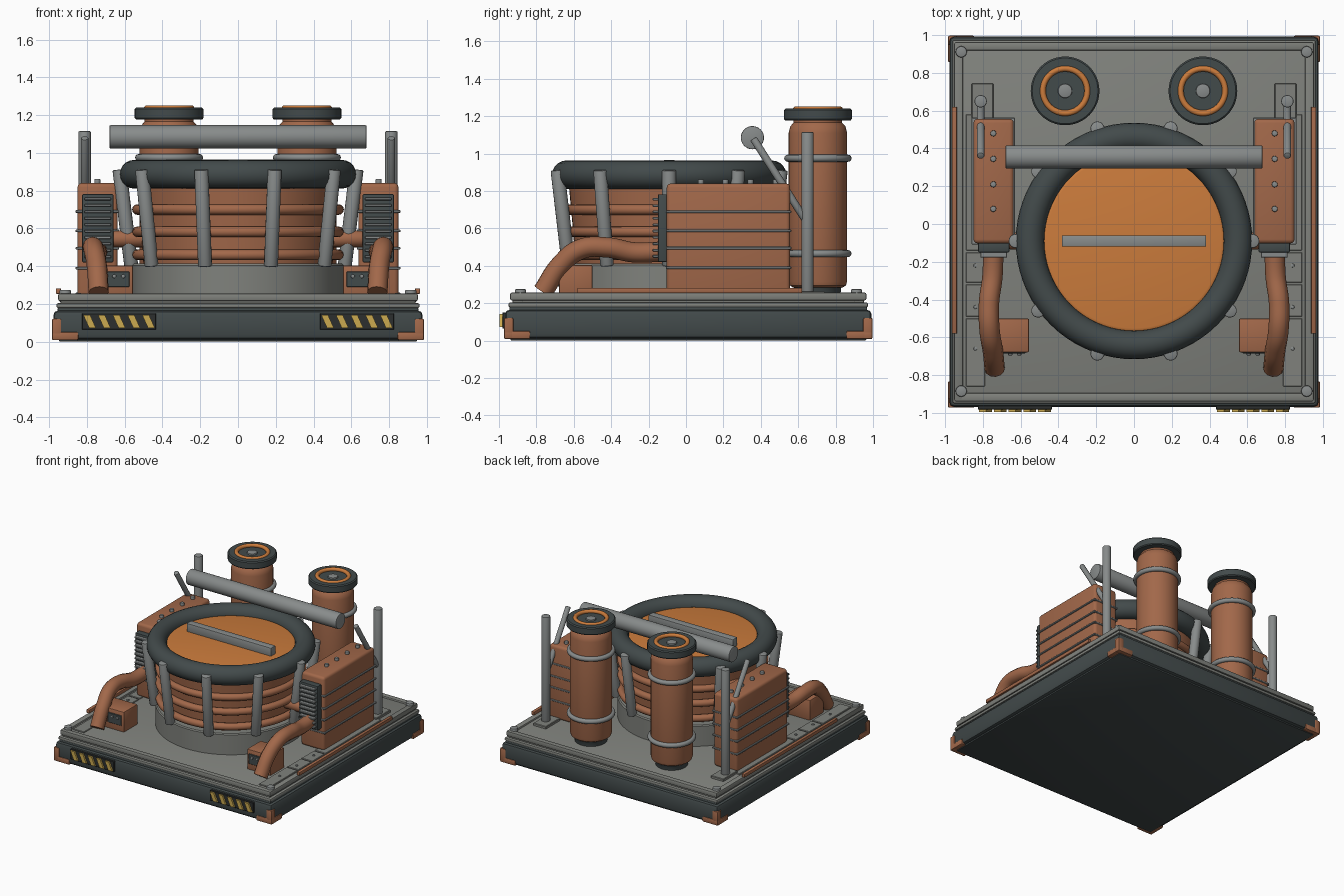
import bpy, bmesh, math
from mathutils import Vector, Matrix

if "Cube" in bpy.data.objects:
    bpy.data.objects.remove(bpy.data.objects["Cube"])

COLOURS = {
    "dark_rubber": (0.055, 0.069, 0.070), "deck_grey": (0.215, 0.222, 0.203),
    "steel": (0.245, 0.26, 0.258), "copper": (0.36, 0.138, 0.068),
    "bright_orange": (0.60, 0.20, 0.045), "hazard_yellow": (0.60, 0.40, 0.08),
    "black": (0.025, 0.028, 0.028),
}
MATS = {}
for n, c in COLOURS.items():
    MATS[n] = bpy.data.materials.new(n)
    MATS[n].diffuse_color = (*c, 1)


def finish(name, bm, mat, smooth=True):
    bmesh.ops.recalc_face_normals(bm, faces=bm.faces)
    me = bpy.data.meshes.new(name)
    bm.to_mesh(me)
    bm.free()
    ob = bpy.data.objects.new(name, me)
    bpy.context.collection.objects.link(ob)
    me.materials.append(MATS[mat])
    return ob


def box(name, x, y, z, mat, bevel=0.0, segs=2):
    """Box from (min, max) ranges, with optional rounded edges."""
    bm = bmesh.new()
    bmesh.ops.create_cube(bm, size=1)
    for v in bm.verts:
        v.co = Vector([(r[0] + r[1]) / 2 + v.co[i] * (r[1] - r[0])
                       for i, r in enumerate((x, y, z))])
    if bevel:
        bmesh.ops.bevel(bm, geom=bm.edges[:], offset=bevel, segments=segs,
                        profile=0.5, affect='EDGES')
    return finish(name, bm, mat)


def rod(name, a, b, r, mat, n=20, bevel=0.006):
    """Cylinder between two points."""
    a, b = Vector(a), Vector(b)
    d = b - a
    bm = bmesh.new()
    m = Matrix.Translation((a + b) / 2) @ d.to_track_quat('Z', 'Y').to_matrix().to_4x4()
    bmesh.ops.create_cone(bm, cap_ends=True, segments=n, radius1=r, radius2=r,
                          depth=d.length, matrix=m)
    rims = [e for e in bm.edges if any(len(f.verts) > 4 for f in e.link_faces)]
    bmesh.ops.bevel(bm, geom=rims, offset=min(bevel, r * 0.3), segments=2,
                    profile=0.5, affect='EDGES')
    return finish(name, bm, mat)


def lathe(name, profile, centre, mat, n=48, closed=False):
    """Revolve (radius, z) points about a vertical axis."""
    bm = bmesh.new()
    rings = [[bm.verts.new((centre[0] + r * math.cos(2 * math.pi * k / n),
                            centre[1] + r * math.sin(2 * math.pi * k / n), z))
              for k in range(n)] for r, z in profile]
    pairs = list(zip(rings, rings[1:]))
    if closed:
        pairs.append((rings[-1], rings[0]))
    else:
        bm.faces.new(rings[0])
        bm.faces.new(rings[-1])
    for p, q in pairs:
        for k in range(n):
            j = (k + 1) % n
            bm.faces.new((p[k], p[j], q[j], q[k]))
    return finish(name, bm, mat)


def ring(name, centre, z, major, minor, mat, n=48, m=12):
    prof = [(major + minor * math.cos(2 * math.pi * k / m),
             z + minor * math.sin(2 * math.pi * k / m)) for k in range(m)]
    return lathe(name, prof, centre, mat, n, True)


def pipe(name, pts, r, mat):
    cu = bpy.data.curves.new(name, 'CURVE')
    cu.dimensions = '3D'
    cu.bevel_depth, cu.bevel_resolution = r, 4
    cu.use_fill_caps = True
    sp = cu.splines.new('BEZIER')
    sp.bezier_points.add(len(pts) - 1)
    for bp, p in zip(sp.bezier_points, pts):
        bp.co = p
        bp.handle_left_type = bp.handle_right_type = 'AUTO'
    tmp = bpy.data.objects.new(name + "_path", cu)
    me = bpy.data.meshes.new_from_object(tmp)
    bpy.data.objects.remove(tmp)
    ob = bpy.data.objects.new(name, me)
    bpy.context.collection.objects.link(ob)
    me.materials.clear()
    me.materials.append(MATS[mat])


# Base skirt, with layered grey deck and raised rails
YC = 0.012
box("base_foot", (-.95, .95), (-.94, .965), (0, .03), "dark_rubber", .01)
box("base_skirt", (-.978, .978), (YC - .98, YC + .98), (.012, .165), "dark_rubber", .025)
box("base_step", (-.955, .955), (YC - .957, YC + .957), (.15, .182), "dark_rubber", .008)
box("deck_lower", (-.962, .962), (YC - .962, YC + .962), (.178, .204), "deck_grey", .01)
box("deck", (-.94, .94), (YC - .94, YC + .94), (.195, .242), "deck_grey", .006)
for s in (-1, 1):
    box("side_rail", tuple(sorted((s * .905, s * .952))), (YC - .95, YC + .95), (.215, .256), "deck_grey", .008)
    y = YC + s * .93
    box("end_rail", (-.95, .95), (y - .022, y + .022), (.215, .256), "deck_grey", .008)
    for y in (-.885, .912):
        rod("corner_stud", (s * .915, y, .21), (s * .915, y, .275), .03, "steel", 16)
    # L-shaped copper guards at the base corners
    for t in (-1, 1):
        for length, top in ((.14, .052), (.05, .122)):
            ye = YC + t * .985
            box("corner_guard_front", tuple(sorted((s * .985, s * (.985 - length)))),
                tuple(sorted((ye, ye - t * .05))), (.008, top), "copper", .008)
            box("corner_guard_side", tuple(sorted((s * .985, s * .935))),
                tuple(sorted((ye, ye - t * length))), (.008, top), "copper", .008)
    box("edge_strip", tuple(sorted((s * .938, s * .964))), (-.58, .62), (.254, .282), "copper", .003)
    # Deck plates with rivets
    for y0, y1 in ((-.86, -.5), (-.49, -.32), (-.31, -.15), (-.14, .58)):
        box("deck_plate", tuple(sorted((s * .79, s * .89))), (y0, y1), (.24, .25), "deck_grey", .003, 1)
    for y in (-.22, -.44, -.66):
        rod("deck_rivet", (s * .84, y, .24), (s * .84, y, .258), .01, "steel", 10)
    # Hazard plate and slanted stripes
    x0 = s * .63
    box("hazard_plate", (x0 - .197, x0 + .197), (-.982, -.96), (.065, .15), "black", .003, 1)
    for k in range(-2, 3):
        xc = x0 + k * .078
        ob = box("hazard_stripe", (xc - .018, xc + .018), (-.996, -.978), (.073, .142), "hazard_yellow")
        for v in ob.data.vertices:
            v.co.x -= (v.co.z - .1075) * .45

# Central drum: plinth, body, hoops, rim, lid and handle
C = (0, -.09)
lathe("drum_plinth", [(.56, .23), (.56, .405), (.552, .413)], C, "deck_grey", 64)
lathe("drum_body", [(.5, .40), (.515, .6), (.54, .87)], C, "copper", 64)
for z in (.46, .582, .70):
    ring("drum_hoop", C, z, .533, .028, "copper", 64)
ring("drum_rim", C, .887, .55, .076, "dark_rubber", 72, 20)
lathe("drum_lid", [(.49, .84), (.49, .885), (.475, .897), (.462, .90)], C, "bright_orange", 64)
box("lid_bar", (-.382, .382), (C[1] - .03, C[1] + .03), (.89, .966), "steel", .006)
for k in range(10):
    a = math.radians(36 * k)
    u = Vector((math.cos(a), math.sin(a), 0))
    o = Vector((*C, 0))
    rod("drum_stave", o + u * .565 + Vector((0, 0, .40)), o + u * .628 + Vector((0, 0, .912)), .037, "steel", 16)

# Horizontal roller
rod("roller", (-.68, .355, 1.085), (.68, .355, 1.085), .062, "steel", 32, .005)

for s in (-1, 1):
    def sx(a, b):
        return tuple(sorted((s * a, s * b)))

    # Rear tank with bands and ringed cap
    T = (s * .365, .705)
    lathe("tank_foot", [(.12, .24), (.125, .28), (.145, .31)], T, "dark_rubber")
    lathe("tank_body", [(.135, .285), (.15, .295), (.156, .315), (.156, 1.11),
                        (.148, 1.145), (.13, 1.165), (.13, 1.185)], T, "copper")
    for z in (.465, .975):
        ring("tank_band", T, z, .161, .019, "steel")
    lathe("tank_cap", [(.15, 1.178), (.176, 1.178), (.182, 1.185), (.182, 1.232),
                       (.174, 1.24), (.13, 1.24), (.115, 1.228)], T, "dark_rubber")
    ring("tank_cap_ring", T, 1.236, .118, .016, "bright_orange")
    rod("tank_cap_stud", (*T, 1.22), (*T, 1.24), .038, "steel", 20)

    # Side cabinet with straps, top studs and front grille
    box("cabinet", sx(.637, .85), (-.103, .557), (.24, .84), "copper", .022, 3)
    for z in (.39, .495, .587, .69):
        box("cabinet_strap", sx(.629, .860), (-.108, .563), (z - .007, z + .007), "steel", .003, 1)
    for y in (.08, .21, .345, .48):
        rod("cabinet_stud", (s * .745, y, .83), (s * .745, y, .862), .016, "steel", 12)
    box("grille", sx(.66, .825), (-.15, -.095), (.42, .782), "dark_rubber", .006)
    for k in range(10):
        z = .45 + k * .034
        box("grille_slat", sx(.672, .813), (-.178, -.14), (z - .007, z + .007), "steel", .003, 1)

    # Curved hose and drum coupling
    pipe("hose", [(s * .745, -.14, .475), (s * .75, -.28, .472), (s * .768, -.42, .498),
                  (s * .765, -.56, .49), (s * .748, -.67, .405), (s * .738, -.765, .262)], .054, "copper")
    rod("drum_coupling", (s * .5, -.09, .545), (s * .66, -.09, .545), .045, "copper")

    # Small control box with panel and buttons
    box("control_box", sx(.555, .77), (-.68, -.5), (.235, .405), "copper", .01)
    box("control_panel", sx(.575, .70), (-.686, -.67), (.29, .372), "dark_rubber", .003, 1)
    for x in (.608, .655):
        rod("control_button", (s * x, -.68, .347), (s * x, -.696, .347), .011, "steel", 12)

    # Rear post with foot plate and diagonal brace
    box("post_foot", sx(.745, .86), (.56, .745), (.235, .262), "deck_grey", .004, 1)
    rod("rear_post", (s * .812, .65, .24), (s * .812, .65, 1.115), .033, "steel")
    rod("post_brace", (s * .812, .635, .65), (s * .812, .36, 1.08), .02, "steel", 14)

# Smooth shading with crisp edges
for ob in bpy.context.scene.objects:
    ob.select_set(True)
    bpy.context.view_layer.objects.active = ob
bpy.ops.object.shade_smooth_by_angle(angle=math.radians(35))

for m in bpy.data.materials:
    if m.users and not m.is_grease_pencil:
        m.use_nodes = True
        m.node_tree.nodes["Principled BSDF"].inputs["Base Color"].default_value = m.diffuse_color
